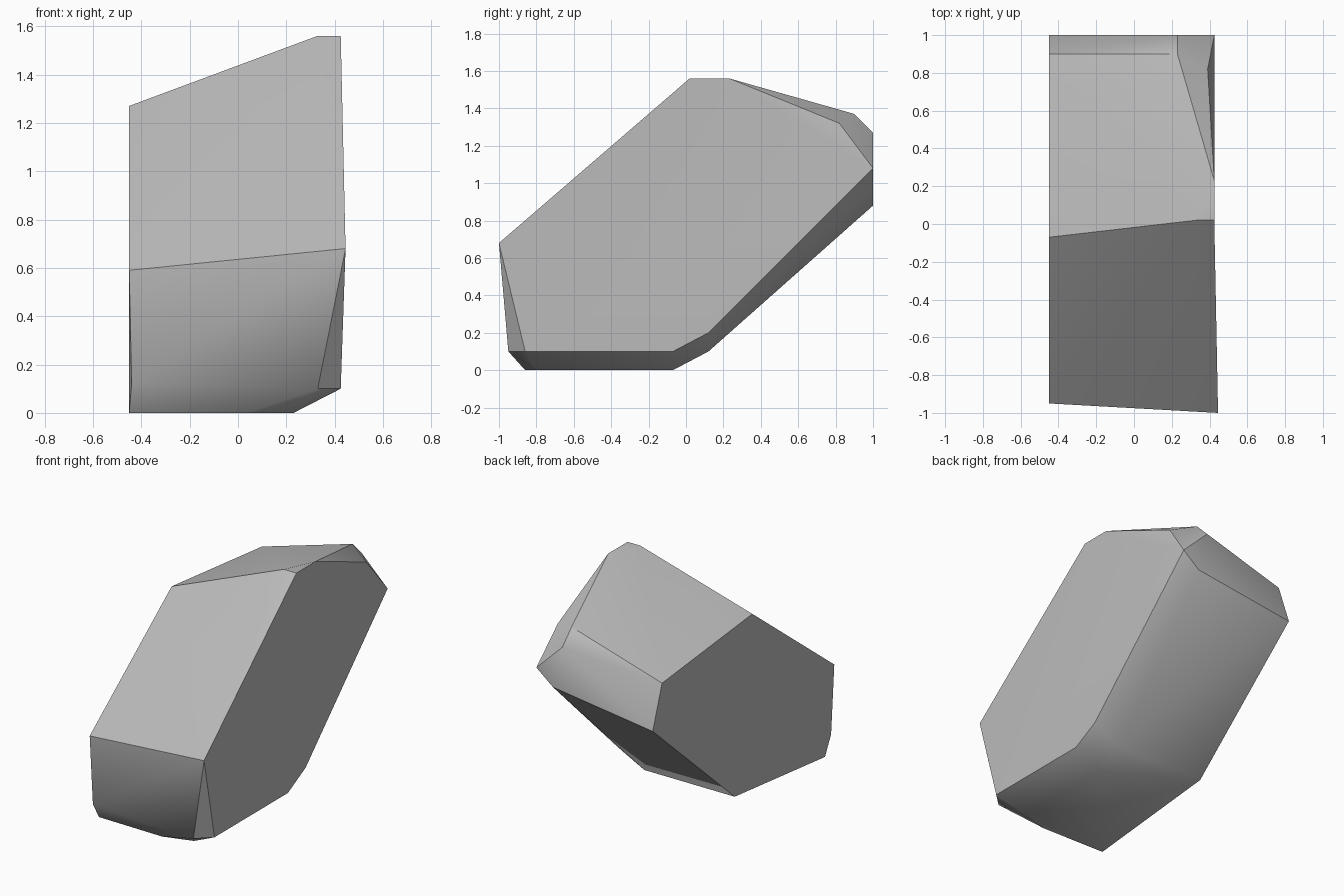
import bpy, bmesh, math

cube = bpy.data.objects.get("Cube")
if cube:
    bpy.data.objects.remove(cube, do_unlink=True)

# Stone material
stone = bpy.data.materials.new("stone_grey")
stone.use_nodes = True
grey = (0.5, 0.5, 0.5, 1)
stone.diffuse_color = grey
stone.node_tree.nodes["Principled BSDF"].inputs["Base Color"].default_value = grey
stone.node_tree.nodes["Principled BSDF"].inputs["Roughness"].default_value = 0.9

# Corners of the flat left end
left_end = [(-.45, -.95, .59), (-.45, -.07, 1.27), (-.45, .90, 1.17), (-.45, 1, .88),
            (-.45, .12, .10), (-.45, -.85, 0), (-.44, -.93, .12)]
# Corners of the flat right end
right_end = [(.445, -1, .68), (.425, .02, 1.56), (.425, .23, 1.56), (.39, .82, 1.32),
             (.425, 1, 1.08), (.425, .12, .20), (.425, -.07, .10), (.425, -.86, .10)]
# Chipped corners between the ends
chips = [(.33, .02, 1.56), (.23, .90, 1.37), (.23, 1, 1.27), (.30, 1, .98),
         (.23, .12, .10), (.23, -.07, 0), (.23, -.80, 0), (.03, -.86, 0), (.33, -.95, .10)]

# Wrap the corners in one faceted boulder
bm = bmesh.new()
for corner in left_end + right_end + chips:
    bm.verts.new(corner)
hull = bmesh.ops.convex_hull(bm, input=bm.verts)
spare = {v for v in hull["geom_interior"] + hull["geom_unused"]
         if isinstance(v, bmesh.types.BMVert)}
bmesh.ops.delete(bm, geom=list(spare), context="VERTS")
bmesh.ops.dissolve_limit(bm, angle_limit=math.radians(2), verts=bm.verts, edges=bm.edges)
bmesh.ops.recalc_face_normals(bm, faces=bm.faces)
mesh = bpy.data.meshes.new("boulder")
bm.to_mesh(mesh)
bm.free()
mesh.materials.append(stone)
boulder = bpy.data.objects.new("boulder", mesh)
bpy.context.collection.objects.link(boulder)

# Soften shallow edges and keep the steep ones sharp
bpy.ops.object.select_all(action="DESELECT")
boulder.select_set(True)
bpy.context.view_layer.objects.active = boulder
bpy.ops.object.shade_smooth_by_angle(angle=math.radians(30))
